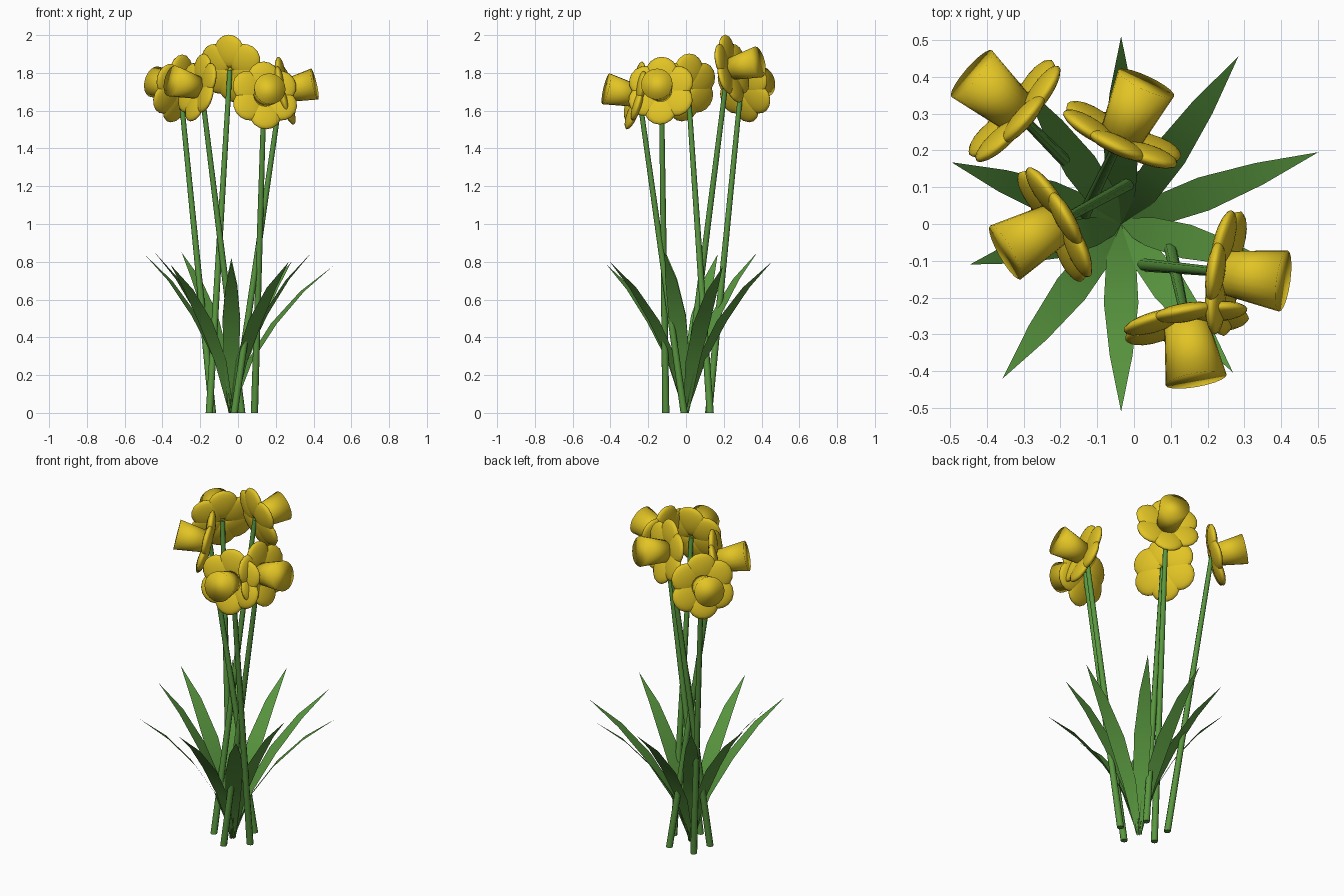
import bpy, bmesh, math
from mathutils import Vector, Matrix

if "Cube" in bpy.data.objects:
    bpy.data.objects.remove(bpy.data.objects["Cube"])


def material(name, col):
    m = bpy.data.materials.new(name)
    m.diffuse_color = (*col, 1)
    m.use_nodes = True
    m.node_tree.nodes["Principled BSDF"].inputs["Base Color"].default_value = m.diffuse_color
    return m


YELLOW = material("petal_yellow", (0.76, 0.55, 0.018))
GREEN = material("leaf_green", (0.10, 0.31, 0.05))


def finish(bm, name, mat, recalc=True):
    if recalc:
        bmesh.ops.recalc_face_normals(bm, faces=bm.faces)
    for f in bm.faces:
        f.smooth = True
    me = bpy.data.meshes.new(name)
    bm.to_mesh(me)
    bm.free()
    me.materials.append(mat)
    ob = bpy.data.objects.new(name, me)
    bpy.context.collection.objects.link(ob)
    return ob


def petals(name, frame):
    # six flattened, slightly cupped ellipsoids round the flower centre
    bm = bmesh.new()
    for i in range(6):
        m = (frame @ Matrix.Rotation(math.radians(90 + 60 * i), 4, 'Z')
             @ Matrix.Rotation(math.radians(-8), 4, 'Y')
             @ Matrix.Translation((0.098, 0, 0))
             @ Matrix.Diagonal((0.088, 0.087, 0.025, 1)))
        bmesh.ops.create_uvsphere(bm, u_segments=16, v_segments=10, radius=1, matrix=m)
    finish(bm, name, YELLOW)


def trumpet(name, frame):
    # closed flaring cup
    bm = bmesh.new()
    bmesh.ops.create_cone(bm, cap_ends=True, segments=20, radius1=0.057, radius2=0.084,
                          depth=0.18, matrix=frame @ Matrix.Translation((0, 0, 0.092)))
    finish(bm, name, YELLOW)


def stem(name, a, b):
    # tapering tube, cut level with the ground
    bm = bmesh.new()
    rings = []
    for p, r in ((a, 0.019), (b, 0.013)):
        rings.append([bm.verts.new(p + Vector((r * math.cos(k * math.pi / 4),
                                               r * math.sin(k * math.pi / 4), 0)))
                      for k in range(8)])
    for k in range(8):
        j = (k + 1) % 8
        bm.faces.new((rings[0][k], rings[0][j], rings[1][j], rings[1][k]))
    bm.faces.new(rings[0][::-1])
    bm.faces.new(rings[1])
    ob = finish(bm, name, GREEN)
    bpy.context.view_layer.objects.active = ob
    ob.select_set(True)
    bpy.ops.object.shade_smooth_by_angle(angle=math.radians(50))
    ob.select_set(False)


# flower centre, heading in degrees, foot of the stem
FLOWERS = [
    ((-0.307, 0.292, 1.712), 139, (-0.135, 0.12)),
    ((-0.042, 0.222, 1.817), 65, (-0.152, -0.01)),
    ((-0.195, 0.010, 1.717), 209.5, (0.02, 0.128)),
    ((0.230, -0.130, 1.70), -8, (-0.02, -0.107)),
    ((0.138, -0.249, 1.675), -80, (0.087, -0.01)),
]
PITCH = math.radians(13)
for n, (c, ang, foot) in enumerate(FLOWERS, 1):
    c, h = Vector(c), math.radians(ang)
    d = Vector((math.cos(h) * math.cos(PITCH), math.sin(h) * math.cos(PITCH), math.sin(PITCH)))
    frame = Matrix.Translation(c) @ d.to_track_quat('Z', 'Y').to_matrix().to_4x4()
    petals(f"petals_{n}", frame)
    trumpet(f"trumpet_{n}", frame)
    stem(f"stem_{n}", Vector((*foot, 0)), c - d * 0.002)

# leaves: heading, reach, tip height
LEAVES = [(90, 0.51, 0.82), (55, 0.555, 0.80), (20, 0.57, 0.775), (-15, 0.44, 0.85),
          (-53, 0.505, 0.80), (-90, 0.51, 0.80), (-127.5, 0.53, 0.785),
          (-165, 0.425, 0.855), (160, 0.49, 0.84), (125, 0.46, 0.85)]
# along the leaf: reach fraction, height fraction, half width
PROFILE = [(0, 0, 0.016), (0.18, 0.35, 0.040), (0.42, 0.61, 0.047), (0.70, 0.83, 0.031)]
for n, (ang, reach, top) in enumerate(LEAVES, 1):
    h = math.radians(ang)
    out, side = Vector((math.cos(h), math.sin(h), 0)), Vector((-math.sin(h), math.cos(h), 0))
    base = Vector((-0.035, 0, 0))
    bm = bmesh.new()
    prev = None
    for r, z, w in PROFILE:
        p = base + out * r * reach + Vector((0, 0, z * top))
        row = (bm.verts.new(p - side * w), bm.verts.new(p + side * w))
        if prev:
            bm.faces.new((prev[0], row[0], row[1], prev[1]))
        prev = row
    tip = bm.verts.new(base + out * reach + Vector((0, 0, top)))
    bm.faces.new((prev[0], tip, prev[1]))
    finish(bm, f"leaf_{n}", GREEN, recalc=False)
